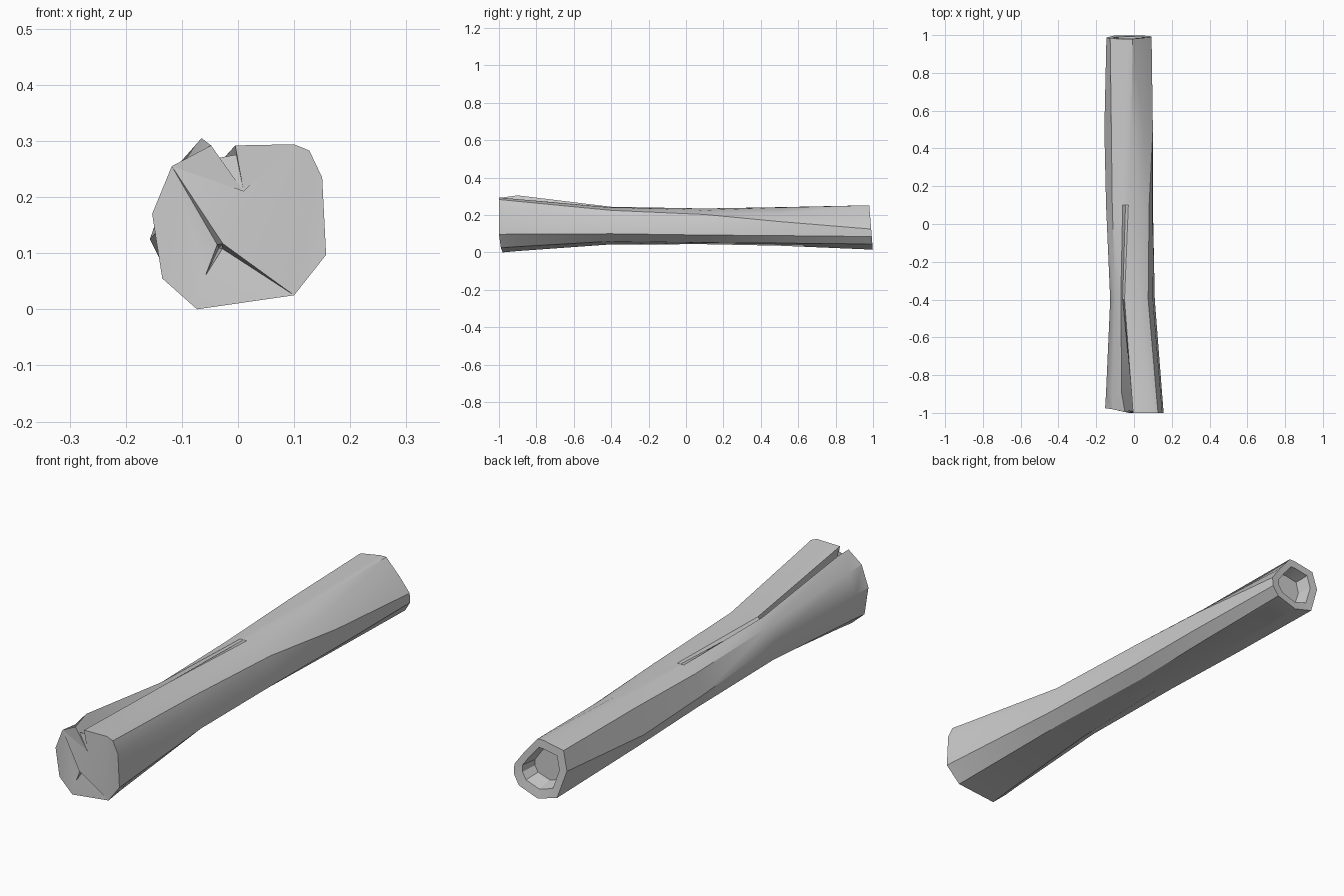
import bpy, bmesh, math
from mathutils import Vector

if "Cube" in bpy.data.objects:
    bpy.data.objects.remove(bpy.data.objects["Cube"])

# Log cross-sections (x, z), counter-clockwise seen from the front, from the bottom corner.
# Points 6, 7, 8 form the split in the top, which closes toward the middle.
front = [(-.073, 0), (.10, .025), (.157, .097), (.15, .235), (.127, .283), (.10, .294),
         (-.005, .292), (.01, .21), (-.048, .292), (-.118, .255), (-.153, .17), (-.135, .055)]
waist = [(-.06, .043), (.06, .06), (.11, .10), (.10, .18), (.075, .225), (.03, .24),
         (-.05, .242), (-.06, .226), (-.07, .244), (-.10, .215), (-.126, .15), (-.118, .08)]
middle = [(-.045, .044), (.05, .053), (.10, .093), (.097, .15), (.08, .203), (.035, .225),
          (-.03, .235), (-.045, .235), (-.06, .235), (-.115, .215), (-.148, .135), (-.12, .075)]
rear = [(-.035, .036), (.06, .05), (.10, .09), (.10, .127), (.10, .165), (.05, .208),
        (-.015, .24), (-.03, .241), (-.05, .242), (-.12, .228), (-.157, .125), (-.13, .07)]
back = [(-.02, .015), (.068, .045), (.093, .085), (.093, .105), (.093, .125), (.05, .185),
        (-.007, .252), (-.02, .252), (-.035, .252), (-.126, .235), (-.146, .157), (-.107, .04)]

# The lower left of the front end is set back; the rear end leans slightly
front_y = [-.98, -.99, -1, -1, -1, -1, -1, -1, -.995, -.98, -.975, -.975]
lip = [(a[0] * .83 + b[0] * .17, a[1] * .83 + b[1] * .17) for a, b in zip(front, waist)]
lip[8] = (-.065, .305)

bm = bmesh.new()


def ring(points, depth):
    return [bm.verts.new((x, depth(i, z), z)) for i, (x, z) in enumerate(points)]


def bridge(a, b):
    n = len(a)
    for i in range(n):
        j = (i + 1) % n
        bm.faces.new((a[i], a[j], b[j], b[i]))


# Bark surface
rings = [ring(front, lambda i, z: front_y[i]), ring(lip, lambda i, z: -.9)]
for pts, y in ((waist, -.4), (middle, .1), (rear, .5)):
    rings.append(ring(pts, lambda i, z, y=y: y))
rings.append(ring(back, lambda i, z: 1.0 - .08 * z))

# Hollow in the rear end: rim, wall and floor
c = Vector((-.028, .14))


def shrunk(f):
    return [c + (Vector(p) - c) * f for p in back]


rings.append(ring(shrunk(.70), lambda i, z: .995 - .06 * z))
rings.append(ring(shrunk(.60), lambda i, z: .925))
for a, b in zip(rings, rings[1:]):
    bridge(a, b)
bm.faces.new(rings[-1])

# Split front end: raised right part, recessed left part and a small crack
f = rings[0]
m = bm.verts.new((-.027, -1, .117))
left = bm.verts.new((-.037, -.975, .115))
right = bm.verts.new((-.028, -.975, .108))
tip = bm.verts.new((-.058, -.975, .06))
deep = bm.verts.new((-.034, -.9, .109))
bm.faces.new(f[1:10] + [m])
bm.faces.new([f[9], f[10], f[11], f[0], f[1], right, tip, left])
for tri in ((f[9], left, m), (f[1], m, right), (m, left, deep), (m, deep, right),
            (left, tip, deep), (tip, right, deep)):
    bm.faces.new(tri)
bmesh.ops.triangulate(bm, faces=[p for p in bm.faces if len(p.verts) > 4])
bmesh.ops.recalc_face_normals(bm, faces=bm.faces)

mesh = bpy.data.meshes.new("log")
bm.to_mesh(mesh)
bm.free()
log = bpy.data.objects.new("log", mesh)
bpy.context.collection.objects.link(log)
bpy.context.view_layer.objects.active = log
log.select_set(True)
bpy.ops.object.shade_smooth_by_angle(angle=math.radians(30))
